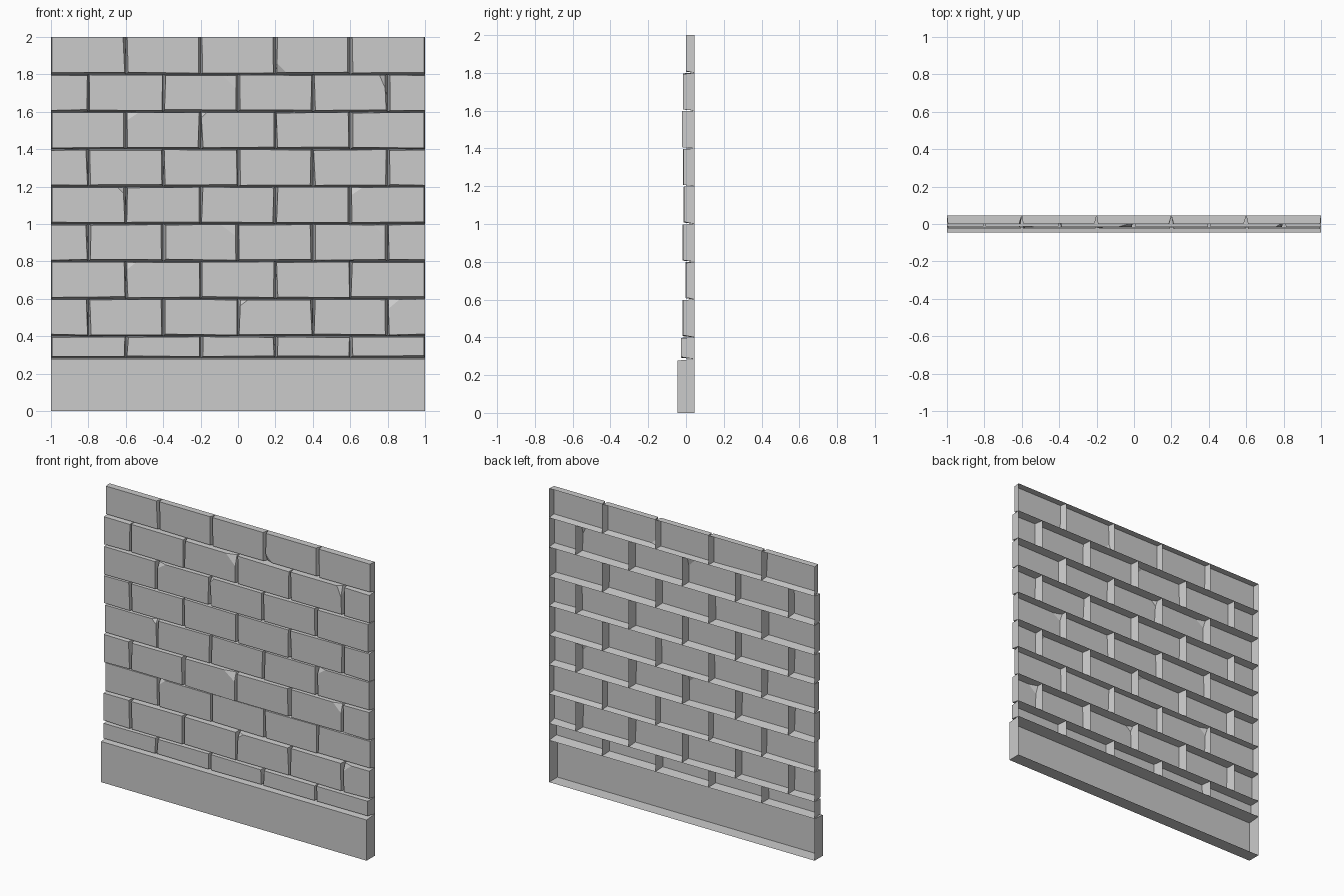
import bpy, bmesh, random
from mathutils import Vector

if "Cube" in bpy.data.objects:
    bpy.data.objects.remove(bpy.data.objects["Cube"])

random.seed(4)
BACK = 0.045

def add_block(bm, x0, x1, z0, z1, front, insets, chips):
    """Open-backed block: back outline tapers to an uneven front face.
    insets: (dx, dz) per corner BL, BR, TR, TL; chips: {corner: (w, h)}."""
    outline = [(x0, z0), (x1, z0), (x1, z1), (x0, z1)]
    signs = [(1, 1), (-1, 1), (-1, -1), (1, -1)]
    back = [bm.verts.new((x, BACK, z)) for x, z in outline]
    rings, face = [], []
    for i, ((x, z), (sx, sz), (dx, dz)) in enumerate(zip(outline, signs, insets)):
        c = Vector((x + sx * dx, front, z + sz * dz))
        if i in chips:
            w, h = chips[i]
            along_x = bm.verts.new(c + Vector((sx * w, 0, 0)))
            along_z = bm.verts.new(c + Vector((0, 0, sz * h)))
            corner = bm.verts.new(c + Vector((0, 0.02, 0)))
            ring = [along_z, corner, along_x] if i in (0, 2) else [along_x, corner, along_z]
            bm.faces.new(ring)
            face += [ring[0], ring[2]]
        else:
            ring = [bm.verts.new(c)]
            face += ring
        rings.append(ring)
    bm.faces.new(face)
    for i in range(4):
        j = (i + 1) % 4
        bm.faces.new((rings[i][-1], back[i], back[j], rings[j][0]))
        for a, b in zip(rings[i], rings[i][1:]):
            bm.faces.new((a, back[i], b))

def finish(bm, name):
    bmesh.ops.remove_doubles(bm, verts=bm.verts, dist=1e-5)
    mesh = bpy.data.meshes.new(name)
    bm.to_mesh(mesh)
    bm.free()
    bpy.context.collection.objects.link(bpy.data.objects.new(name, mesh))

# plinth along the foot of the wall
bm = bmesh.new()
add_block(bm, -1, 1, 0, 0.285, -0.045, [(0, 0), (0, 0), (0, 0.008), (0, 0.008)], {})
finish(bm, "plinth")

# brick courses, bottom to top, alternating whole and offset bonds
levels = [0.285] + [0.4 + 0.2 * i for i in range(9)]
fronts = [-0.025, -0.017, -0.002, -0.017, -0.011, -0.015, -0.021, -0.015, 0.0]
whole = [-1, -0.6, -0.2, 0.2, 0.6, 1]
offset = [-1, -0.8, -0.4, 0, 0.4, 0.8, 1]

# broken corners: (course, brick) -> {corner: (width, height)}
chips = {
    (1, 3): {3: (0.04, 0.03)}, (1, 5): {3: (0.06, 0.05)},
    (2, 1): {3: (0.05, 0.04)},
    (3, 2): {2: (0.08, 0.06)}, (3, 4): {2: (0.06, 0.06)},
    (4, 0): {2: (0.03, 0.03)}, (4, 4): {3: (0.06, 0.04)},
    (6, 1): {3: (0.06, 0.04)}, (6, 2): {3: (0.03, 0.03)},
    (7, 2): {2: (0.07, 0.07)}, (7, 4): {2: (0.03, 0.07)},
    (8, 3): {0: (0.05, 0.05)},
}

for row, front in enumerate(fronts):
    bm = bmesh.new()
    joints = offset if row % 2 else whole
    for k, (x0, x1) in enumerate(zip(joints, joints[1:])):
        insets = []
        for corner in range(4):
            at_end = abs(x0 if corner in (0, 3) else x1) == 1
            dx = random.uniform(0.004, 0.015)
            if at_end:
                dx = 0 if row % 2 else 0.005
            dz = random.uniform(0.006, 0.012) if corner < 2 else random.uniform(0.002, 0.007)
            if row == 8 and corner >= 2:
                dz = 0
            insets.append((dx, dz))
        add_block(bm, x0, x1, levels[row], levels[row + 1],
                  front + random.uniform(-0.002, 0.002), insets, chips.get((row, k), {}))
    finish(bm, f"brick_course_{row + 1}")
